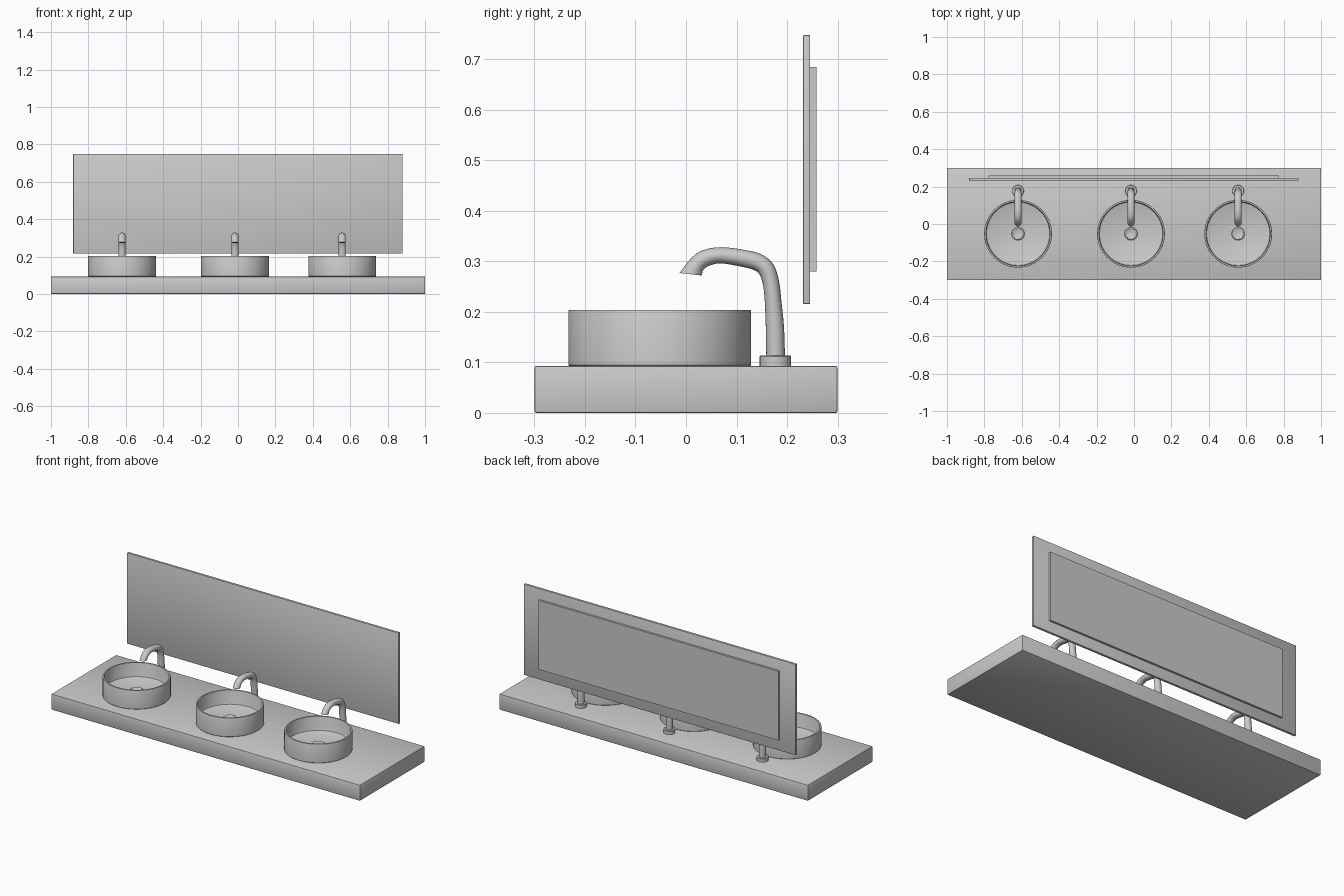
import bpy, bmesh, math
from mathutils import Vector

if "Cube" in bpy.data.objects:
    bpy.data.objects.remove(bpy.data.objects["Cube"])


def finish(name, bm, smooth=True, loc=(0, 0, 0)):
    bmesh.ops.recalc_face_normals(bm, faces=bm.faces)
    me = bpy.data.meshes.new(name)
    bm.to_mesh(me)
    bm.free()
    ob = bpy.data.objects.new(name, me)
    ob.location = loc
    bpy.context.collection.objects.link(ob)
    if smooth:
        bpy.ops.object.select_all(action='DESELECT')
        ob.select_set(True)
        bpy.context.view_layer.objects.active = ob
        bpy.ops.object.shade_smooth_by_angle(angle=math.radians(35))
    return ob


def box(name, lo, hi, bevel):
    bm = bmesh.new()
    bmesh.ops.create_cube(bm, size=1)
    lo, hi = Vector(lo), Vector(hi)
    for v in bm.verts:
        v.co = Vector([(lo[i] + hi[i]) / 2 + v.co[i] * (hi[i] - lo[i]) for i in range(3)])
    if bevel:
        bmesh.ops.bevel(bm, geom=bm.edges[:], offset=bevel, segments=2,
                        profile=0.5, affect='EDGES')
    return finish(name, bm)


def skin(bm, rings):
    n = len(rings[0])
    for a, b in zip(rings, rings[1:]):
        for i in range(n):
            j = (i + 1) % n
            bm.faces.new((a[i], a[j], b[j], b[i]))
    bm.faces.new(rings[0])
    bm.faces.new(rings[-1])


def lathe(name, profile, loc, n):
    bm = bmesh.new()
    rings = [[bm.verts.new((r * math.cos(2 * math.pi * i / n),
                            r * math.sin(2 * math.pi * i / n), z)) for i in range(n)]
             for r, z in profile]
    skin(bm, rings)
    return finish(name, bm, loc=loc)


def catmull(pts, steps):
    pts = [Vector(p) for p in pts]
    ext = [2 * pts[0] - pts[1]] + pts + [2 * pts[-1] - pts[-2]]
    out = []
    for k in range(len(pts) - 1):
        a, b, c, d = ext[k:k + 4]
        for s in range(steps):
            t = s / steps
            out.append(0.5 * (2 * b + (c - a) * t + (2 * a - 5 * b + 4 * c - d) * t * t
                              + (3 * b - a - 3 * c + d) * t ** 3))
    return out + [pts[-1]]


# Spout outline in side view as (y, z): outer and inner edges
OUTER = [(.196, .110), (.194, .17), (.189, .22), (.184, .262), (.173, .294), (.153, .312),
         (.12, .322), (.07, .328), (.033, .322), (.010, .306), (-.013, .277)]
INNER = [(.159, .110), (.158, .17), (.156, .22), (.153, .25), (.147, .271), (.137, .282),
         (.112, .289), (.07, .296), (.048, .292), (.035, .284), (.031, .272)]


def spout(name, x):
    bm = bmesh.new()
    n, rings = 24, []
    for o, i in zip(catmull(OUTER, 4), catmull(INNER, 4)):
        c, h = (o + i) / 2, (o - i) / 2
        ring = []
        for k in range(n):
            a = 2 * math.pi * k / n
            p = c + h * math.cos(a)
            ring.append(bm.verts.new((.019 * math.sin(a), p.x, p.y)))
        rings.append(ring)
    skin(bm, rings)
    return finish(name, bm, loc=(x, 0, 0))


# Counter slab
box("counter", (-1, -.3, 0), (1, .3, .093), .004)

# Mirror and its rear mounting panel
box("mirror", (-.881, .232, .216), (.879, .246, .748), .001)
box("mirror_back_panel", (-.779, .246, .28), (.775, .258, .685), 0)

# Three basins, each with drain and tap
BASIN = [(.178, .092), (.181, .095), (.181, .201), (.180, .2035), (.178, .204), (.174, .204),
         (.172, .2035), (.171, .201), (.171, .126), (.169, .122), (.165, .120)]
DRAIN = [(.035, .118), (.035, .122), (.032, .125), (.026, .126), (.022, .124)]
BASE = [(.031, .092), (.031, .112), (.0295, .114)]
for side, x in (("left", -.62), ("middle", -.016), ("right", .557)):
    lathe("basin_" + side, BASIN, (x, -.052, 0), 64)
    lathe("drain_" + side, DRAIN, (x, -.052, 0), 32)
    lathe("tap_base_" + side, BASE, (x, .177, 0), 32)
    spout("tap_spout_" + side, x)
